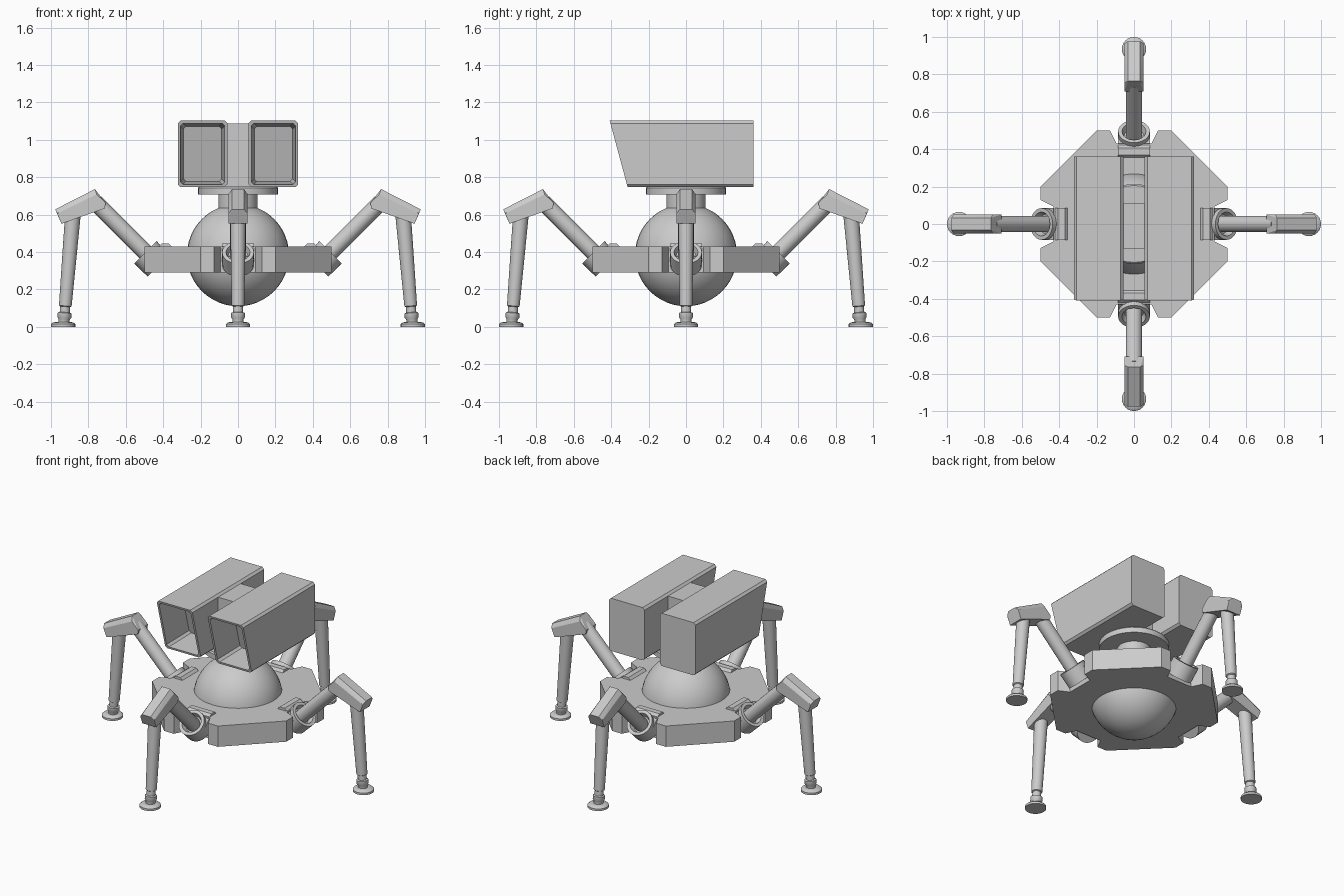
import bpy, bmesh, math
from mathutils import Vector, Matrix

if "Cube" in bpy.data.objects:
    bpy.data.objects.remove(bpy.data.objects["Cube"])


def finish(name, bm, smooth=True, turn=0):
    """Turn a bmesh into an object, rotated about z by quarter turns."""
    bmesh.ops.rotate(bm, cent=(0, 0, 0), matrix=Matrix.Rotation(turn * math.pi / 2, 3, 'Z'), verts=bm.verts)
    bmesh.ops.recalc_face_normals(bm, faces=bm.faces)
    me = bpy.data.meshes.new(name)
    bm.to_mesh(me)
    bm.free()
    ob = bpy.data.objects.new(name, me)
    bpy.context.collection.objects.link(ob)
    if smooth:
        bpy.ops.object.select_all(action='DESELECT')
        ob.select_set(True)
        bpy.context.view_layer.objects.active = ob
        bpy.ops.object.shade_smooth_by_angle(angle=math.radians(35))
    return ob


def loft(bm, rings):
    """Skin closed rings of equal length and cap both ends."""
    vs = [[bm.verts.new(p) for p in r] for r in rings]
    n = len(vs[0])
    for a, b in zip(vs, vs[1:]):
        for i in range(n):
            bm.faces.new((a[i], a[(i + 1) % n], b[(i + 1) % n], b[i]))
    bm.faces.new(vs[0])
    bm.faces.new(vs[-1])


def lathe(name, origin, direction, profile, n=24, turn=0):
    """Revolve (radius, distance) pairs about an axis."""
    q = Vector(direction).to_track_quat('Z', 'Y')
    bm = bmesh.new()
    loft(bm, [[Vector(origin) + q @ Vector((r * math.cos(2 * math.pi * i / n),
                                            r * math.sin(2 * math.pi * i / n), t))
               for i in range(n)] for r, t in profile])
    finish(name, bm, True, turn)


def box(name, lo, hi):
    bm = bmesh.new()
    bmesh.ops.create_cube(bm, size=1)
    for v in bm.verts:
        v.co = [(a + b) / 2 + c * (b - a) for a, b, c in zip(lo, hi, v.co)]
    finish(name, bm, False)


# Central ball
bm = bmesh.new()
bmesh.ops.create_uvsphere(bm, u_segments=40, v_segments=24, radius=0.273)
bmesh.ops.translate(bm, vec=(0, 0, 0.383), verts=bm.verts)
finish("body_ball", bm)

# Notched octagonal deck
side = [(0.5, -0.2), (0.5, -0.128), (0.43, -0.094), (0.43, 0.094), (0.5, 0.128), (0.5, 0.2)]
outline = []
for k in range(4):
    m = Matrix.Rotation(k * math.pi / 2, 2)
    outline += [m @ Vector(p) for p in side]
bm = bmesh.new()
loft(bm, [[(p.x, p.y, z) for p in outline] for z in (0.29, 0.43)])
finish("deck_plate", bm, False)

# Neck and turntable
lathe("neck", (0, 0, 0), (0, 0, 1), [(0.105, 0.6), (0.105, 0.712)], 32)
lathe("turntable", (0, 0, 0), (0, 0, 1), [(0.214, 0.707), (0.214, 0.742), (0.206, 0.75)], 32)
box("pod_bridge", (-0.075, -0.13, 0.745), (0.075, 0.11, 1.088))


# Twin open-fronted pods with slanted mouths
def pod_ring(cx, inset, y_of_z):
    hw, z0, z1, c = 0.1325 - inset, 0.747 + inset, 1.102 - inset, 0.014
    pts = [(-hw + c, z0), (hw - c, z0), (hw, z0 + c), (hw, z1 - c),
           (hw - c, z1), (-hw + c, z1), (-hw, z1 - c), (-hw, z0 + c)]
    return [(cx + x, y_of_z(z), z) for x, z in pts]


def mouth(z):
    return -0.408 + (1.102 - z) * 0.27


for s, label in ((-1, "left"), (1, "right")):
    cx = s * 0.1895
    bm = bmesh.new()
    loft(bm, [pod_ring(cx, 0, lambda z: 0.36), pod_ring(cx, 0, mouth),
              pod_ring(cx, 0.014, mouth), pod_ring(cx, 0.03, lambda z: mouth(z) + 0.22)])
    finish(label + "_pod", bm, False)

# Four identical legs, modelled along +x and turned around z
d = Vector((1, 0, 1)).normalized()
face = Vector((0.495, 0, 0.398))
for k, label in enumerate(("right", "back", "left", "front")):
    # Bracket on the deck
    bm = bmesh.new()
    prof = [(0.355, 0.29), (0.355, 0.43), (0.37, 0.446), (0.406, 0.446),
            (0.472, 0.378), (0.44, 0.345), (0.42, 0.29)]
    loft(bm, [[(x, y, z) for x, z in prof] for y in (-0.085, 0.085)])
    finish(label + "_leg_bracket", bm, False, k)

    # Tilted hip socket with recessed face
    lathe(label + "_hip_socket", face, d,
          [(0.083, -0.1), (0.085, 0), (0.064, 0), (0.052, -0.035)], 24, k)

    # Upper leg
    lathe(label + "_upper_leg", face - d * 0.04, d, [(0.044, 0), (0.044, 0.42)], 20, k)

    # Chamfered knee block as a hull of two profiles
    bm = bmesh.new()
    narrow = [(0.765, 0.736), (0.977, 0.628), (0.944, 0.551), (0.712, 0.633), (0.708, 0.662)]
    wide = [(0.755, 0.708), (0.966, 0.606), (0.944, 0.551), (0.712, 0.633), (0.708, 0.662)]
    for pts, w in ((narrow, 0.032), (wide, 0.052)):
        for x, z in pts:
            bm.verts.new((x, w, z))
            bm.verts.new((x, -w, z))
    hull = bmesh.ops.convex_hull(bm, input=bm.verts)
    bmesh.ops.delete(bm, geom=list({g for g in hull["geom_interior"] + hull["geom_unused"]
                                    if isinstance(g, bmesh.types.BMVert)}), context='VERTS')
    bmesh.ops.dissolve_limit(bm, angle_limit=0.02, verts=bm.verts, edges=bm.edges)
    finish(label + "_knee", bm, False, k)

    # Tapered shin with ankle rings
    top, bottom = Vector((0.882, 0, 0.61)), Vector((0.931, 0, 0.02))
    n = (bottom - top).length
    lathe(label + "_shin", top, bottom - top,
          [(0.042, 0), (0.034, n - 0.092), (0.027, n - 0.088), (0.027, n - 0.058), (0.037, n - 0.054),
           (0.037, n - 0.03), (0.03, n - 0.02), (0.03, n)], 20, k)

    # Foot pad
    lathe(label + "_foot", (0.935, 0, 0), (0, 0, 1),
          [(0.065, 0), (0.065, 0.014), (0.055, 0.023), (0.035, 0.026)], 24, k)
